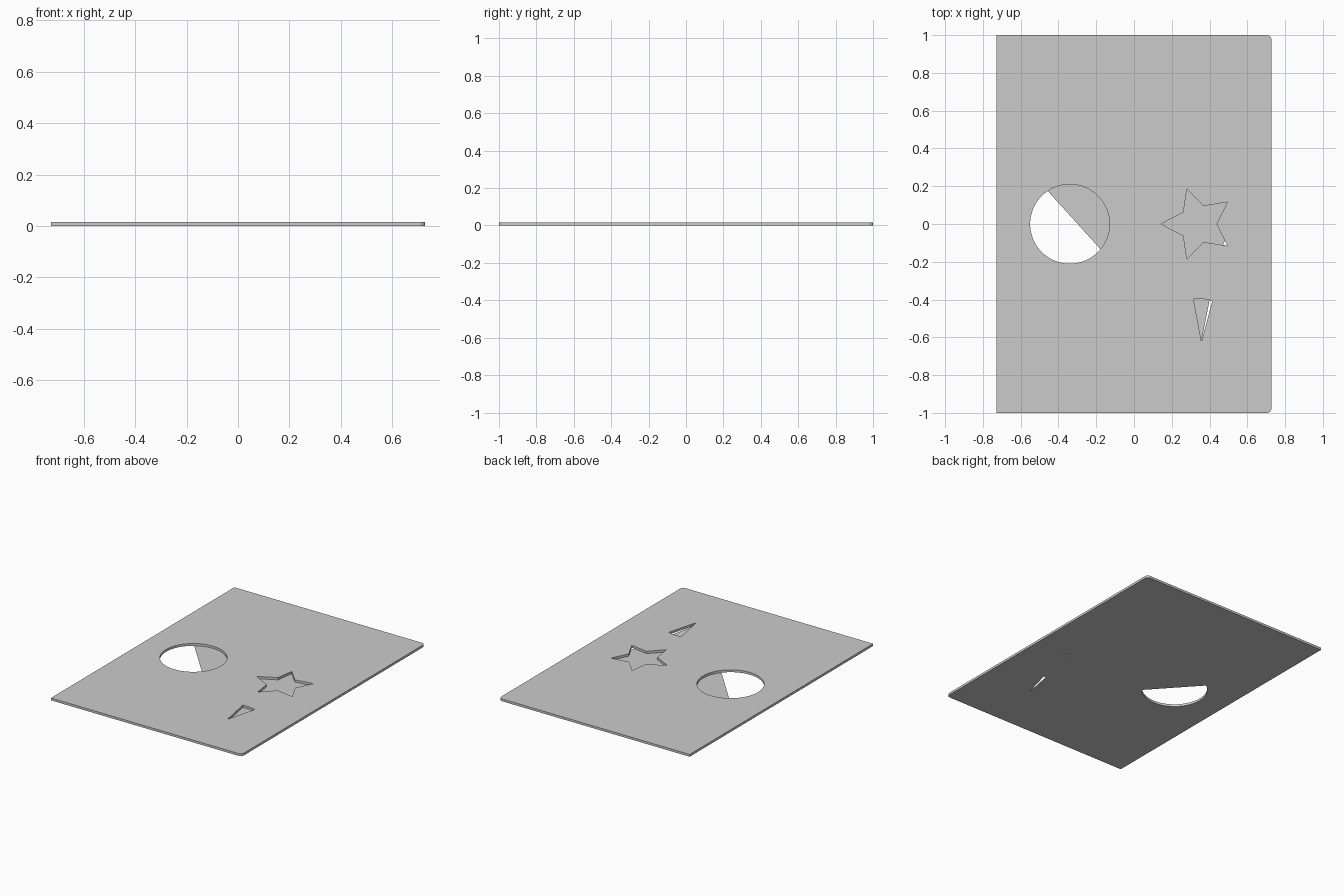
import bpy, bmesh, math

if "Cube" in bpy.data.objects:
    bpy.data.objects.remove(bpy.data.objects["Cube"])

H = 0.016          # plate thickness
X = 0.728          # half width


def ring(cx, cy, r, a0, a1, n):
    """Points along an arc, angles in degrees."""
    return [(cx + r * math.cos(math.radians(a0 + (a1 - a0) * i / n)),
             cy + r * math.sin(math.radians(a0 + (a1 - a0) * i / n)))
            for i in range(n + 1)]


def ccw(pts):
    area = sum(a[0] * b[1] - b[0] * a[1] for a, b in zip(pts, pts[1:] + pts[:1]))
    return pts if area > 0 else pts[::-1]


def sheet(bm, loops, z, up):
    """Flat face bounded by the first loop, with the other loops as holes."""
    edges = []
    for pts in loops:
        vs = [bm.verts.new((x, y, z)) for x, y in pts]
        edges += [bm.edges.new((a, b)) for a, b in zip(vs, vs[1:] + vs[:1])]
    res = bmesh.ops.triangle_fill(bm, use_beauty=True, use_dissolve=False,
                                  edges=edges, normal=(0, 0, up))
    for f in res["geom"]:
        if isinstance(f, bmesh.types.BMFace):
            f.normal_update()
            if f.normal.z * up < 0:
                f.normal_flip()


def wall(bm, pts):
    """Vertical wall along a closed loop."""
    lo = [bm.verts.new((x, y, 0)) for x, y in pts]
    hi = [bm.verts.new((x, y, H)) for x, y in pts]
    n = len(pts)
    for i in range(n):
        j = (i + 1) % n
        bm.faces.new((lo[i], lo[j], hi[j], hi[i]))


# Plate outline: square corners on the left, small rounded corners on the right
R = 0.025
outline = ([(-X, -1)] + ring(X - R, -1 + R, R, -90, 0, 6)
           + ring(X - R, 1 - R, R, 0, 90, 6) + [(-X, 1)])

# Cut-outs: round hole, star and wedge
circle = ring(-0.34, 0, 0.21, 0, 360, 64)[:-1]
half = [(0.143, 0), (0.262, 0.062), (0.28, 0.186), (0.368, 0.095), (0.495, 0.116), (0.437, 0)]
star = half + [(x, -y) for x, y in half[-2:0:-1]]
wedge = [(0.315, -0.398), (0.34, -0.396), (0.365, -0.397), (0.39, -0.4),
         (0.415, -0.407), (0.357, -0.622)]

# Underside only opens a part of each cut-out
open_circle = circle[22:58]
open_star = [(0.495, -0.116), (0.484, -0.076), (0.472, -0.111)]
open_wedge = [(0.400, -0.403), (0.415, -0.407), (0.357, -0.622)]

bm = bmesh.new()
sheet(bm, [outline, circle, star, wedge], H, 1)
sheet(bm, [outline, open_circle, open_star, open_wedge], 0, -1)
wall(bm, ccw(outline))
for hole in (circle, star, wedge):
    wall(bm, ccw(hole)[::-1])
bmesh.ops.remove_doubles(bm, verts=bm.verts, dist=1e-5)

mesh = bpy.data.meshes.new("plate")
bm.to_mesh(mesh)
bm.free()
plate = bpy.data.objects.new("plate", mesh)
bpy.context.collection.objects.link(plate)
